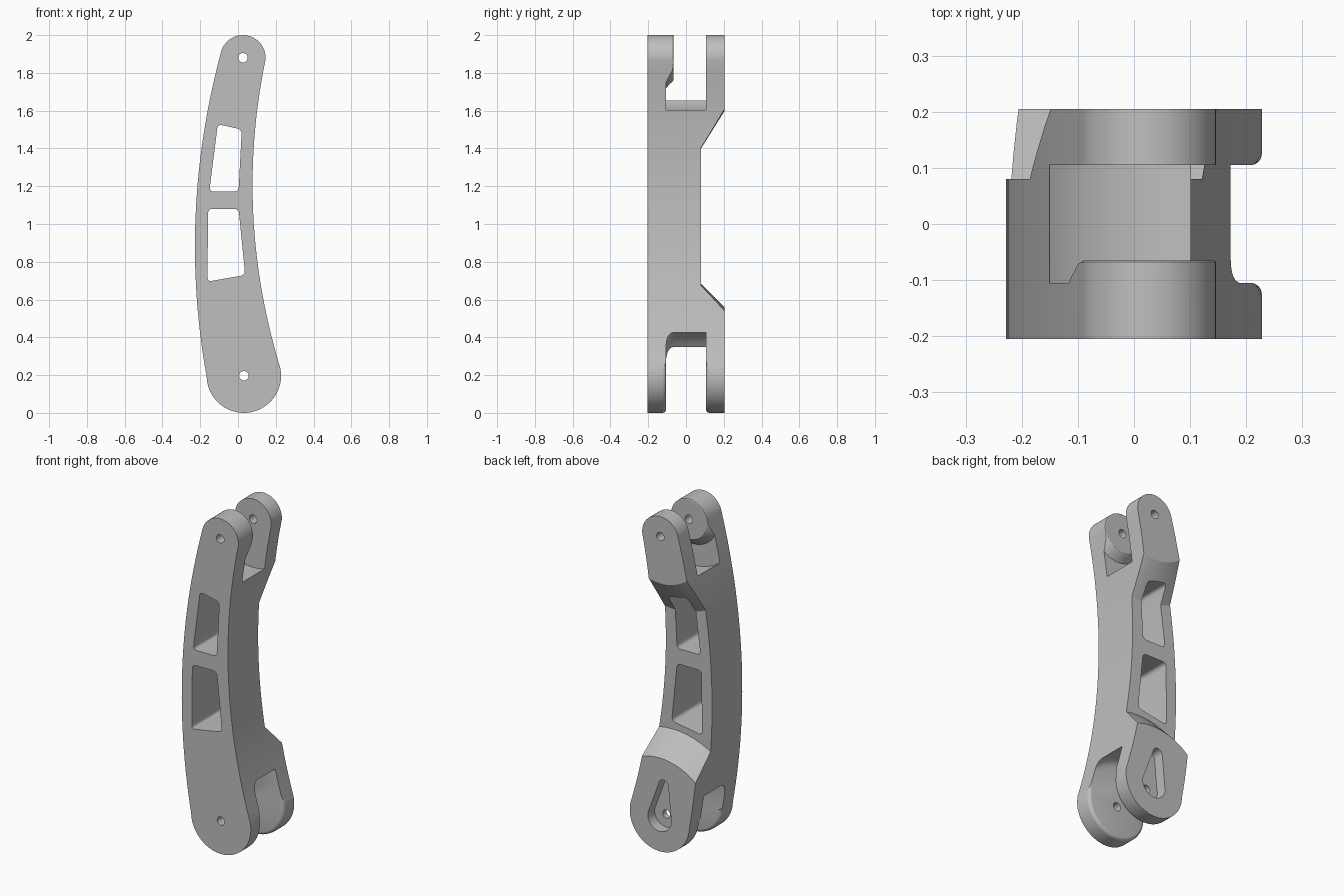
import bpy, bmesh
from math import cos, sin, radians, hypot
from mathutils import Vector

old = bpy.data.objects.get("Cube")
if old:
    bpy.data.objects.remove(old, do_unlink=True)

TOP, BOT = (0.026, 1.88), (0.031, 0.197)   # pivot centres in x, z
R_TOP, R_BOT = 0.12, 0.197
Y = 0.205                                  # half depth

metal = bpy.data.materials.new("grey metal")
metal.use_nodes = True
grey = (0.52, 0.52, 0.52, 1)
metal.diffuse_color = grey
metal.node_tree.nodes["Principled BSDF"].inputs["Base Color"].default_value = grey


def arc(c, r, a0=0, a1=360, n=64):
    """Points on an arc; a full circle does not repeat its first point."""
    steps = n if a1 - a0 >= 360 else n - 1
    return [(c[0] + r * cos(radians(a0 + (a1 - a0) * i / steps)),
             c[1] + r * sin(radians(a0 + (a1 - a0) * i / steps))) for i in range(n)]


def bow(p, q, s, n=28):
    """Gentle curve through three points, x as a quadratic of z, ends left out."""
    pts = []
    for i in range(1, n):
        z = p[1] + (s[1] - p[1]) * i / n
        x = (p[0] * (z - q[1]) * (z - s[1]) / ((p[1] - q[1]) * (p[1] - s[1]))
             + q[0] * (z - p[1]) * (z - s[1]) / ((q[1] - p[1]) * (q[1] - s[1]))
             + s[0] * (z - p[1]) * (z - q[1]) / ((s[1] - p[1]) * (s[1] - q[1])))
        pts.append((x, z))
    return pts


def rounded(corners, r=0.025, n=6):
    """Polygon with rounded corners."""
    pts = []
    for i, c in enumerate(corners):
        c = Vector(c)
        a = c + (Vector(corners[i - 1]) - c).normalized() * r
        b = c + (Vector(corners[(i + 1) % len(corners)]) - c).normalized() * r
        for k in range(n + 1):
            t = k / n
            pts.append(tuple(a * (1 - t) ** 2 + c * 2 * t * (1 - t) + b * t * t))
    return pts


def loft(name, sections):
    """Closed solid through (y, outline) sections."""
    bm = bmesh.new()
    loops = [[bm.verts.new((x, y, z)) for x, z in pts] for y, pts in sections]
    n = len(loops[0])
    for lo, hi in zip(loops, loops[1:]):
        for i in range(n):
            bm.faces.new((lo[i], lo[(i + 1) % n], hi[(i + 1) % n], hi[i]))
    bm.faces.new(loops[0])
    bm.faces.new(loops[-1])
    bmesh.ops.recalc_face_normals(bm, faces=bm.faces)
    me = bpy.data.meshes.new(name)
    bm.to_mesh(me)
    bm.free()
    ob = bpy.data.objects.new(name, me)
    bpy.context.collection.objects.link(ob)
    return ob


def prism(name, pts, y0, y1):
    return loft(name, [(y0, pts), (y1, pts)])


def turned(name, c, profile):
    """Round solid about a pivot from (y, radius) pairs."""
    return loft(name, [(y, arc(c, r)) for y, r in profile])


def cut(target, cutter):
    """Subtract the cutter, then discard it."""
    cutter.hide_render = True
    mod = target.modifiers.new("cut", "BOOLEAN")
    mod.operation, mod.solver, mod.object = "DIFFERENCE", "EXACT", cutter
    dg = bpy.context.evaluated_depsgraph_get()
    dg.update()
    me = bpy.data.meshes.new_from_object(target.evaluated_get(dg))
    target.modifiers.clear()
    target.data = me
    bpy.data.objects.remove(cutter, do_unlink=True)


# Curved arm outline, rounded around both pivots
top_arc = arc(TOP, R_TOP, -5, 168, 32)
bot_arc = arc(BOT, R_BOT, 182, 372, 40)
outline = (top_arc + bow(top_arc[-1], (-0.228, 0.9), bot_arc[0])
           + bot_arc + bow(bot_arc[-1], (0.077, 1.2), top_arc[0]))
arm = prism("link_arm", outline, -Y, Y)

# Thinner waist at the back, with conical shoulders towards each end
waist = prism("waist_cutter", [(-0.5, 0.3), (0.5, 0.3), (0.5, 1.8), (-0.5, 1.8)], 0.08, 0.215)
cut(waist, turned("upper_shoulder", TOP, [(0.07, 0.496), (0.225, 0.248)]))
cut(waist, turned("lower_shoulder", BOT, [(0.07, 0.495), (0.225, 0.34)]))
cut(arm, waist)

# Upper fork slot, leaving a raised boss on the front lug
slot = turned("upper_slot", TOP, [(-0.105, 0.288), (0.105, 0.288)])
cut(slot, turned("boss", TOP, [(-0.12, 0.17), (-0.104, 0.16), (-0.085, 0.137),
                               (-0.073, 0.128), (-0.065, 0.116)]))
cut(arm, slot)

# Lower fork slot with a filleted front corner
cut(arm, turned("lower_slot", BOT, [(-0.105, 0.23), (-0.101, 0.245), (-0.092, 0.258),
                                    (-0.08, 0.266), (-0.062, 0.27), (0.105, 0.27)]))

# Two windows through the waist
windows = [
    [(-0.162, 0.695), (0.038, 0.73), (0.003, 1.08), (-0.158, 1.08)],
    [(-0.152, 1.172), (0.003, 1.172), (0.02, 1.5), (-0.107, 1.528)],
]
for pts in windows:
    cut(arm, prism("window", rounded(pts), -0.3, 0.3))

# Pin holes and the keyhole pocket in the back lower lug
for c in (TOP, BOT):
    cut(arm, prism("pin_hole", arc(c, 0.025, n=24), -0.3, 0.3))
keyhole = arc(BOT, 0.078, 165, 372, 28) + arc((0.005, 0.4), 0.032, 5, 175, 14)
cut(arm, prism("keyhole", keyhole, 0.14, 0.3))

# Rounded inner rims on the lower lugs
bm = bmesh.new()
bm.from_mesh(arm.data)
bmesh.ops.remove_doubles(bm, verts=bm.verts, dist=0.0001)


def on_rim(v):
    x, y, z = v.co
    return (abs(abs(y) - 0.105) < 0.001 and z < 0.25
            and abs(hypot(x - BOT[0], z - BOT[1]) - R_BOT) < 0.003)


rim = [e for e in bm.edges if all(on_rim(v) for v in e.verts) and len(e.link_faces) == 2
       and e.calc_face_angle(0) > 1]
bmesh.ops.bevel(bm, geom=rim, offset=0.02, segments=4, profile=0.5, affect="EDGES",
                clamp_overlap=False)
bm.to_mesh(arm.data)
bm.free()

arm.data.materials.clear()
arm.data.materials.append(metal)
for p in arm.data.polygons:
    p.material_index = 0
bpy.context.view_layer.objects.active = arm
arm.select_set(True)
bpy.ops.object.shade_smooth_by_angle(angle=radians(30))
